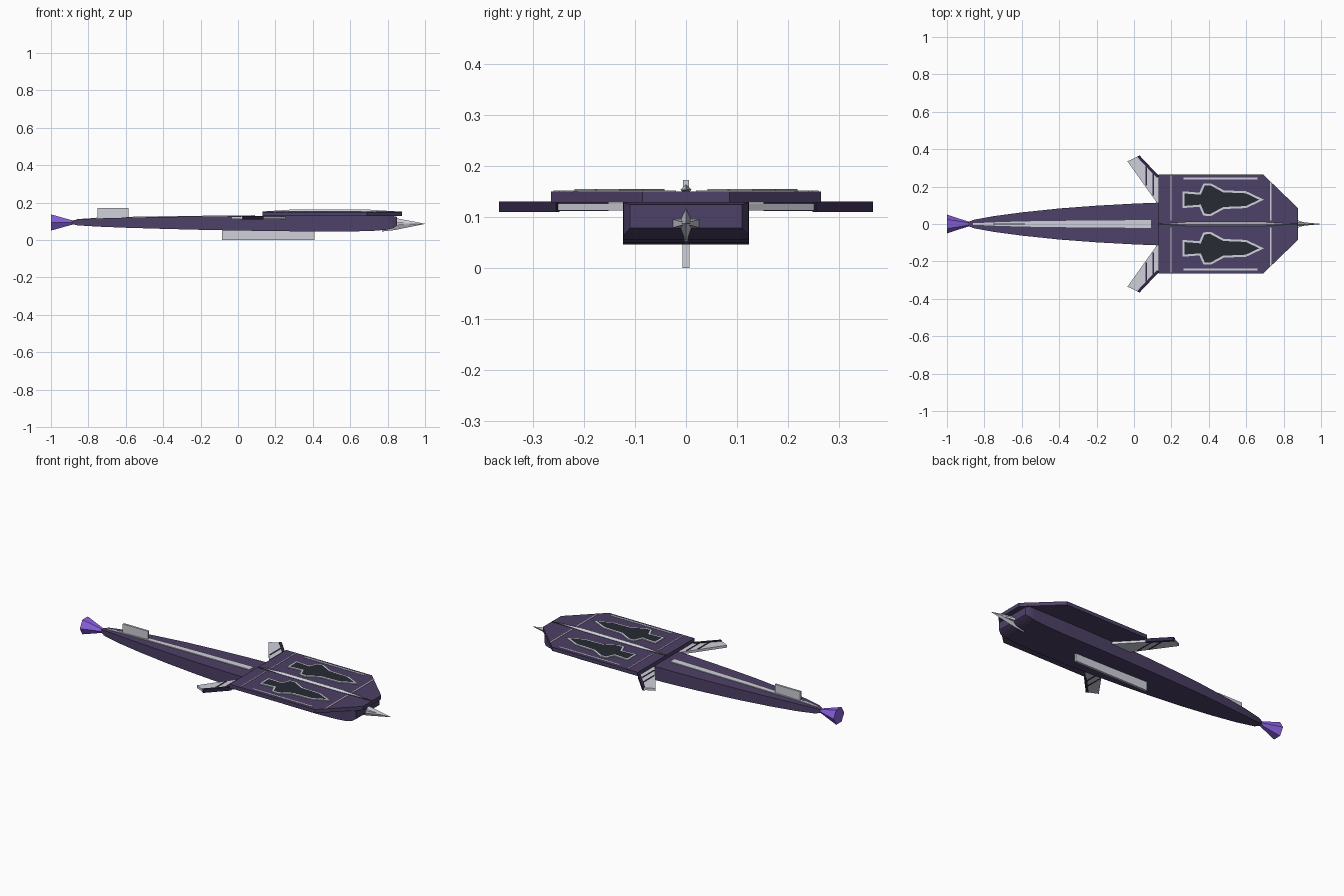
import bpy, bmesh
from mathutils import Vector

if "Cube" in bpy.data.objects:
    bpy.data.objects.remove(bpy.data.objects["Cube"])


def material(name, rgb):
    m = bpy.data.materials.new(name)
    m.diffuse_color = (*rgb, 1)
    m.use_nodes = True
    m.node_tree.nodes["Principled BSDF"].inputs["Base Color"].default_value = m.diffuse_color
    return m


HULL = material("hull_purple", (0.075, 0.052, 0.135))
TRIM = material("trim_silver", (0.62, 0.63, 0.70))
DARK = material("dark_panel", (0.02, 0.025, 0.033))
GLOW = material("exhaust_violet", (0.25, 0.12, 0.75))
SHADE = material("dark_stripe", (0.03, 0.02, 0.06))


def finish(name, bm, *mats, smooth=False):
    bmesh.ops.recalc_face_normals(bm, faces=bm.faces)
    me = bpy.data.meshes.new(name)
    bm.to_mesh(me)
    bm.free()
    ob = bpy.data.objects.new(name, me)
    bpy.context.collection.objects.link(ob)
    for m in mats:
        me.materials.append(m)
    if smooth:
        bpy.context.view_layer.objects.active = ob
        ob.select_set(True)
        bpy.ops.object.shade_smooth_by_angle(angle=0.6)
        ob.select_set(False)
    return ob


def loft(name, sections, mat, smooth=False):
    bm = bmesh.new()
    rings = [[bm.verts.new(p) for p in s] for s in sections]
    n = len(rings[0])
    for a, b in zip(rings, rings[1:]):
        for i in range(n):
            j = (i + 1) % n
            bm.faces.new((a[i], a[j], b[j], b[i]))
    bm.faces.new(rings[0])
    bm.faces.new(rings[-1])
    return finish(name, bm, mat, smooth=smooth)


def rect(x, w, z0, z1):
    return [(x, -w, z0), (x, w, z0), (x, w, z1), (x, -w, z1)]


def diamond(x, w, h, z):
    return [(x, 0, z - h), (x, w, z), (x, 0, z + h), (x, -w, z)]


def box(name, x0, x1, y0, y1, z0, z1, mat):
    sec = lambda x: [(x, y0, z0), (x, y1, z0), (x, y1, z1), (x, y0, z1)]
    return loft(name, [sec(x0), sec(x1)], mat)


def plate(name, pts, z0, z1, mat):
    return loft(name, [[(x, y, z) for x, y in pts] for z in (z0, z1)], mat)


# Hull: rectangular section, slim tail, rounded nose profile
hull = [(-0.89, .008, .086, .104), (-0.86, .022, .079, .110), (-0.75, .042, .072, .116),
        (-0.6, .062, .066, .120), (-0.4, .083, .060, .124), (-0.2, .098, .055, .126),
        (0.0, .109, .051, .128), (0.2, .117, .048, .130), (0.4, .122, .046, .130),
        (0.6, .123, .046, .130), (0.72, .123, .049, .130), (0.79, .123, .055, .130),
        (0.83, .122, .064, .128), (0.85, .110, .078, .124)]
loft("hull", [rect(*s) for s in hull], HULL, True)

# Silver spine strip and fins
spine = [(-0.86, .004, .112), (-0.75, .009, .120), (-0.6, .014, .124), (-0.4, .017, .128),
         (-0.2, .019, .130), (0.09, .021, .133)]
loft("spine_strip", [rect(x, w, z - .015, z) for x, w, z in spine], TRIM)
box("tail_fin", -.75, -.585, -.006, .006, .115, .172, TRIM)
box("keel_fin", -.085, .41, -.007, .007, 0, .06, TRIM)

# Upper deck
outline = [(.13, -.265), (.69, -.265), (.877, -.085), (.877, .085), (.69, .265), (.13, .265)]
plate("deck", outline, .128, .150, HULL)
box("deck_centre_groove", .13, .877, -.006, .006, .149, .1515, DARK)
loft("deck_needle", [diamond(x, w, h, .153) for x, w, h in
                     ((.15, .001, .001), (.30, .011, .011), (.68, .011, .011), (.84, .001, .001))], TRIM)

JET = [(.26, .045), (.35, .038), (.37, .085), (.41, .088), (.48, .05), (.60, .045)]


def jet_panel(name, cy):
    # Raised jet-shaped panel with a silver border and dark centre
    pts = [(x, cy + y) for x, y in JET] + [(.695, cy)] + [(x, cy - y) for x, y in reversed(JET)]
    bm = bmesh.new()
    f = bm.faces.new([bm.verts.new((x, y, .149)) for x, y in pts])
    top = bmesh.ops.extrude_face_region(bm, geom=[f])["geom"]
    bmesh.ops.translate(bm, verts=[v for v in top if isinstance(v, bmesh.types.BMVert)],
                        vec=Vector((0, 0, .006)))
    cap = [g for g in top if isinstance(g, bmesh.types.BMFace)]
    bmesh.ops.recalc_face_normals(bm, faces=bm.faces)
    bmesh.ops.inset_region(bm, faces=cap, thickness=.011, use_even_offset=True)
    for c in cap:
        c.material_index = 1
    finish(name, bm, TRIM, DARK)


for s, side in ((1, "left"), (-1, "right")):
    jet_panel("jet_panel_" + side, s * .13)

    # Deck marking lines
    def line(name, x0, x1, y0, y1):
        ys = sorted((s * y0, s * y1))
        box(f"{name}_{side}", x0, x1, *ys, .149, .152, TRIM)
    line("edge_line", .265, .66, .239, .248)
    line("rear_line", .196, .201, .02, .26)
    line("front_line", .727, .734, .02, .225)

    # Swept wing with dark leading edge and stripes
    def mir(pts):
        return [(x, s * y) for x, y in pts]
    plate("wing_" + side, mir([(-.035, .335), (.022, .362), (.262, .11), (.125, .11)]), .112, .126, TRIM)
    plate("wing_leading_edge_" + side, mir([(.016, .359), (.03, .366), (.135, .255), (.121, .248)]),
          .110, .130, SHADE)
    for i, (x, y0, y1) in enumerate(((.065, .205, .312), (.103, .152, .270))):
        plate(f"wing_stripe_{i}_{side}", mir([(x - .004, y0), (x + .004, y0), (x + .004, y1), (x - .004, y1)]),
              .111, .128, SHADE)

# Nose spike: tall blade crossed with a flat blade
loft("nose_spike", [diamond(.77, .018, .040, .086), diamond(.84, .015, .032, .086),
                    diamond(1.0, .0006, .0006, .087)], TRIM)
loft("nose_cross_blade", [rect(.80, .027, .078, .096), rect(.855, .025, .079, .095),
                          rect(.93, .003, .085, .089)], TRIM)

# Exhaust flare
bpy.ops.mesh.primitive_cone_add(vertices=6, radius1=.05, radius2=.008, depth=.13,
                                location=(-.935, 0, .094), rotation=(0, 1.5708, 0))
flare = bpy.context.object
flare.name = "exhaust_flare"
flare.data.materials.append(GLOW)
